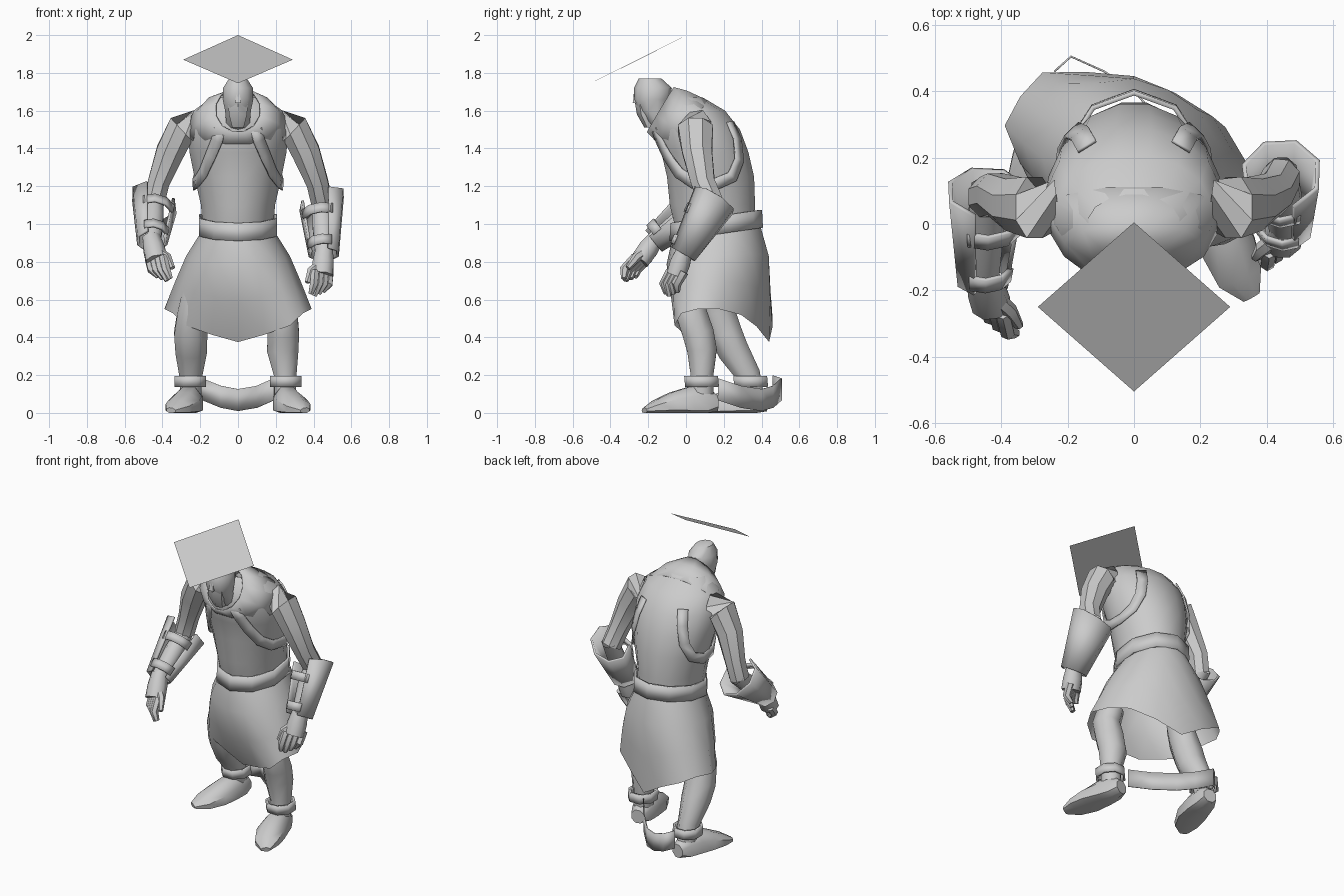
import bpy, bmesh, math
from mathutils import Vector

if "Cube" in bpy.data.objects:
    bpy.data.objects.remove(bpy.data.objects["Cube"])

grey = bpy.data.materials.new("plain_grey")
grey.diffuse_color = (0.6, 0.6, 0.6, 1)
grey.use_nodes = True
grey.node_tree.nodes["Principled BSDF"].inputs["Base Color"].default_value = grey.diffuse_color


def loft(name, rows, closed=True, cap=True, thick=0, angle=50):
    """Skin rows of points; optional end caps and wall thickness."""
    bm = bmesh.new()
    vs = [[bm.verts.new(p) for p in r] for r in rows]
    n = len(rows[0])
    for a, b in zip(vs, vs[1:]):
        for i in range(n if closed else n - 1):
            j = (i + 1) % n
            bm.faces.new((a[i], a[j], b[j], b[i]))
    if cap and closed:
        bm.faces.new(vs[0][::-1])
        bm.faces.new(vs[-1])
    bmesh.ops.recalc_face_normals(bm, faces=bm.faces)
    me = bpy.data.meshes.new(name)
    bm.to_mesh(me)
    bm.free()
    ob = bpy.data.objects.new(name, me)
    bpy.context.collection.objects.link(ob)
    me.materials.append(grey)
    if thick:
        m = ob.modifiers.new("wall", "SOLIDIFY")
        m.thickness, m.offset = thick, 0
    bpy.ops.object.select_all(action="DESELECT")
    bpy.context.view_layer.objects.active = ob
    ob.select_set(True)
    bpy.ops.object.shade_smooth_by_angle(angle=math.radians(angle))
    return ob


def rings(path, n=8, flat=False, arc=None, floor=False):
    """Elliptic rings (x, y, z, ru, rv) across a path."""
    pts = [Vector(p[:3]) for p in path]
    rows = []
    for k, p in enumerate(path):
        t = Vector((0, 0, 1)) if flat else \
            (pts[min(k + 1, len(pts) - 1)] - pts[max(k - 1, 0)]).normalized()
        u = Vector((1, 0, 0))
        u = (u - t * u.dot(t)).normalized()
        v = t.cross(u)
        if arc:
            angs = [math.radians(arc[0] + (arc[1] - arc[0]) * i / (n - 1)) for i in range(n)]
        else:
            angs = [2 * math.pi * (i + 0.5) / n for i in range(n)]
        row = [pts[k] + u * p[3] * math.cos(a) + v * p[4] * math.sin(a) for a in angs]
        if floor:
            for q in row:
                q.z = max(q.z, 0)
        rows.append(row)
    return rows


# Hunched torso, profile as (z, centre y, half width, half depth)
BODY = [(0.98, 0.155, 0.19, 0.215), (1.1, 0.14, 0.2, 0.23), (1.25, 0.13, 0.235, 0.235),
        (1.38, 0.1, 0.262, 0.235), (1.5, 0.06, 0.27, 0.23), (1.6, 0.03, 0.24, 0.18),
        (1.67, 0.0, 0.14, 0.09)]
loft("torso", rings([(0, y, z, a, b) for z, y, a, b in BODY], 16, True), cap=False)


def on_body(z, deg, off):
    for lo, hi in zip(BODY, BODY[1:]):
        if z <= hi[0]:
            break
    f = (z - lo[0]) / (hi[0] - lo[0])
    _, cy, rx, ry = [l + (h - l) * f for l, h in zip(lo, hi)]
    a = math.radians(deg)
    return Vector(((rx + off) * math.cos(a), cy + (ry + off) * math.sin(a), z))


# Harness straps running around each shoulder, front to back
for s, side in ((1, "right"), (-1, "left")):
    course = [(1.5, -70), (1.44, -66), (1.36, -57), (1.27, -42), (1.22, -22), (1.21, 5),
              (1.25, 28), (1.34, 45), (1.45, 54), (1.54, 58)]
    rows = []
    for k, (z, d) in enumerate(course):
        c = on_body(z, d, 0.01)
        t = on_body(*course[min(k + 1, 9)], 0) - on_body(*course[max(k - 1, 0)], 0)
        out = Vector((math.cos(math.radians(d)), math.sin(math.radians(d)), 0))
        w = t.cross(out).normalized() * 0.032
        rows.append([Vector((s * p.x, p.y, p.z)) for p in (c - w, c + w)])
    loft(side + "_harness", rows, closed=False, thick=0.01)

# Raised collar, open toward the head
loft("collar", rings([(0, 0.03, 1.51, 0.28, 0.17), (0, -0.075, 1.569, 0.215, 0.16),
                      (0, -0.135, 1.605, 0.12, 0.14)], 12), cap=False, thick=0.008, angle=35)

# Head with neck, nose and short beard
loft("head", rings([(0, -0.06, 1.47, 0.07, 0.07), (0, -0.13, 1.53, 0.065, 0.07),
                    (0, -0.175, 1.6, 0.072, 0.08), (0, -0.18, 1.66, 0.085, 0.098),
                    (0, -0.175, 1.72, 0.083, 0.1), (0, -0.19, 1.77, 0.05, 0.06)], 10, True))
loft("beard", rings([(0, -0.22, 1.64, 0.06, 0.05), (0, -0.215, 1.58, 0.055, 0.045),
                     (0, -0.19, 1.51, 0.035, 0.03)], 6, True))
loft("nose", rings([(0, -0.265, 1.69, 0.012, 0.012), (0, -0.27, 1.64, 0.024, 0.018)], 4, True))

# Belt, higher at the back
N = 10
ANG = [2 * math.pi * (i + 0.5) / N for i in range(N)]


def belt_row(z, rx, ry):
    return [(rx * math.cos(a), 0.16 + ry * math.sin(a), z + 0.035 * math.sin(a)) for a in ANG]


loft("belt", [belt_row(0.945, 0.21, 0.24), belt_row(1.04, 0.21, 0.235)], cap=False, thick=0.015,
     angle=25)

# Skirt: flares down, twisted by the stride, pointed hem at front and back
rows = []
for t, z, cy, rx, ry in [(0, 0.95, 0.16, 0.2, 0.235), (0.35, 0.83, 0.17, 0.275, 0.275),
                         (0.7, 0.69, 0.175, 0.335, 0.285), (1, 0.55, 0.18, 0.39, 0.28)]:
    row = []
    for i in range(16):
        k = 2 * math.pi * (i // 2) / 8
        k2 = 2 * math.pi * (i // 2 + 1) / 8
        f = 0.5 * (i % 2)
        # eight corners with straight hem edges between, rounded at the waist
        bulge = 1 + (0.08 * (1 - t) + 0.03 * t) * (i % 2)
        c = (math.cos(k) * (1 - f) + math.cos(k2) * f) * bulge
        s = (math.sin(k) * (1 - f) + math.sin(k2) * f) * bulge
        x = rx * c
        y = cy + ry * s - 0.3 * t * x + 0.15 * t ** 4 * max(0, -s - 0.6) / 0.4
        drop = s * s if s < 0 else s ** 5
        row.append((x, y - 0.02 * t * max(0, s) ** 5,
                    z + 0.035 * s * (1 - t) - 0.175 * t * t * drop))
    rows.append(row)
loft("skirt", rows, cap=False)

# Legs, feet and ankle cuffs: right leg forward, left leg back
LEGS = {
    "right": ([(0.22, 0.05, 0.64, 0.08, 0.085), (0.235, 0.025, 0.54, 0.085, 0.09),
               (0.24, 0.065, 0.42, 0.09, 0.09), (0.237, 0.085, 0.33, 0.09, 0.085),
               (0.25, 0.085, 0.2, 0.065, 0.065), (0.25, 0.085, 0.1, 0.06, 0.065)], 1, 0.0),
    "left": ([(-0.22, 0.16, 0.64, 0.08, 0.09), (-0.24, 0.17, 0.54, 0.085, 0.095),
              (-0.25, 0.21, 0.42, 0.095, 0.095), (-0.248, 0.25, 0.33, 0.09, 0.09),
              (-0.25, 0.33, 0.2, 0.065, 0.07), (-0.25, 0.35, 0.1, 0.06, 0.065)], -1, 0.26)}
for side, (path, s, dy) in LEGS.items():
    loft(side + "_leg", rings(path, 8), cap=False)
    foot = [(0.235, 0.165, 0.05, 0.045, 0.045), (0.245, 0.11, 0.05, 0.065, 0.095),
            (0.26, 0.03, 0.05, 0.078, 0.098), (0.285, -0.07, 0.04, 0.09, 0.075),
            (0.32, -0.16, 0.025, 0.075, 0.045), (0.355, -0.22, 0.012, 0.03, 0.016)]
    loft(side + "_foot", rings([(s * x, y + dy, z, a, b) for x, y, z, a, b in foot], 8, floor=True))
    loft(side + "_ankle_cuff", rings([(s * 0.253, 0.085 + dy, 0.138, 0.084, 0.09),
                                      (s * 0.253, 0.08 + dy, 0.195, 0.082, 0.09)], 8, True),
         cap=False, thick=0.014, angle=25)

# Hanging band joining the ankles
band = [(-0.24, 0.46, 0.14), (-0.19, 0.505, 0.125), (-0.09, 0.46, 0.085), (0, 0.4, 0.068),
        (0.1, 0.29, 0.085), (0.19, 0.17, 0.125)]
loft("ankle_band", [[(x, y, z - 0.058), (x, y, z + 0.058)] for x, y, z in band],
     closed=False, thick=0.006)


# Arms with flared open bracers and gripping hands
def arm(side, s, elbow, wrist, tip):
    e, w, tp = Vector(elbow), Vector(wrist), Vector(tip)
    ax = (w - e).normalized()
    loft(side + "_upper_arm", rings([(s * 0.23, 0.06, 1.5, 0.08, 0.11), (s * 0.3, 0.05, 1.5, 0.09, 0.1),
                                     (s * 0.36, 0.06, 1.38, 0.08, 0.085),
                                     (s * 0.42, 0.09, 1.22, 0.062, 0.068),
                                     (*e, 0.06, 0.065)], 8), cap=False, angle=30)
    loft(side + "_forearm", rings([(*(e - ax * 0.04), 0.05, 0.05), (*e.lerp(w, 0.4), 0.06, 0.058),
                                   (*w, 0.05, 0.045)], 8), cap=False)
    # bracer wall, its rim higher on the outside, open toward the inner front
    top, low = e - ax * 0.02, w
    gap = (72, 150) if s > 0 else (30, 108)
    wall = rings([(*top, 0.118, 0.12), (*low, 0.078, 0.07)], 7, arc=(gap[1], gap[0] + 360))
    for p in wall[0]:
        p.z += 0.3 * s * (p.x - top.x)
    loft(side + "_bracer", wall, closed=False, thick=0.014, angle=25)
    for k, f in enumerate((0.32, 0.86)):
        c, r = top.lerp(low, f), 0.124 - 0.042 * f
        loft(f"{side}_bracer_strap_{k + 1}",
             rings([(*(c - ax * 0.026), r, r), (*(c + ax * 0.026), r - 0.006, r - 0.006)], 4,
                   arc=(gap[0] - 12, gap[1] + 12)), closed=False, thick=0.014, angle=25)
    # palm, four curled fingers and thumb
    d = tp - w
    knuckle = w + d * 0.5
    loft(side + "_palm", rings([(*(w - d * 0.1), 0.05, 0.045), (*(w + d * 0.2), 0.06, 0.058),
                                (*knuckle, 0.062, 0.055)], 8))
    across = Vector((s * 0.7, 0.6, 0)).normalized()
    for k in range(4):
        o = across * (k - 1.5) * 0.034
        mid = knuckle + o + d * 0.22 + Vector((0, -0.015, 0))
        end = w + d * (1.0 - 0.05 * abs(k - 1)) + o * 0.8 + Vector((-s * 0.02, 0.01, 0))
        loft(f"{side}_finger_{k + 1}", rings([(*(knuckle + o - d * 0.08), 0.024, 0.028),
                                              (*mid, 0.024, 0.026), (*end, 0.014, 0.015)], 6))
    root = w + d * 0.2
    loft(side + "_thumb", rings([(*root, 0.028, 0.028),
                                 (*(root + d * 0.22 + Vector((-s * 0.06, -0.03, 0))), 0.025, 0.025),
                                 (*(root + d * 0.48 + Vector((-s * 0.075, -0.035, 0))), 0.014, 0.014)], 6))


arm("right", 1, (0.445, 0.14, 1.11), (0.455, -0.015, 0.84), (0.435, -0.09, 0.62))
arm("left", -1, (-0.445, 0.08, 1.11), (-0.455, -0.17, 0.91), (-0.405, -0.32, 0.7))

# Flat square floating above the head
loft("floating_panel", [[(0, 0.005, 2), (0.29, -0.25, 1.87)],
                        [(-0.29, -0.25, 1.87), (0, -0.505, 1.745)]], closed=False)
